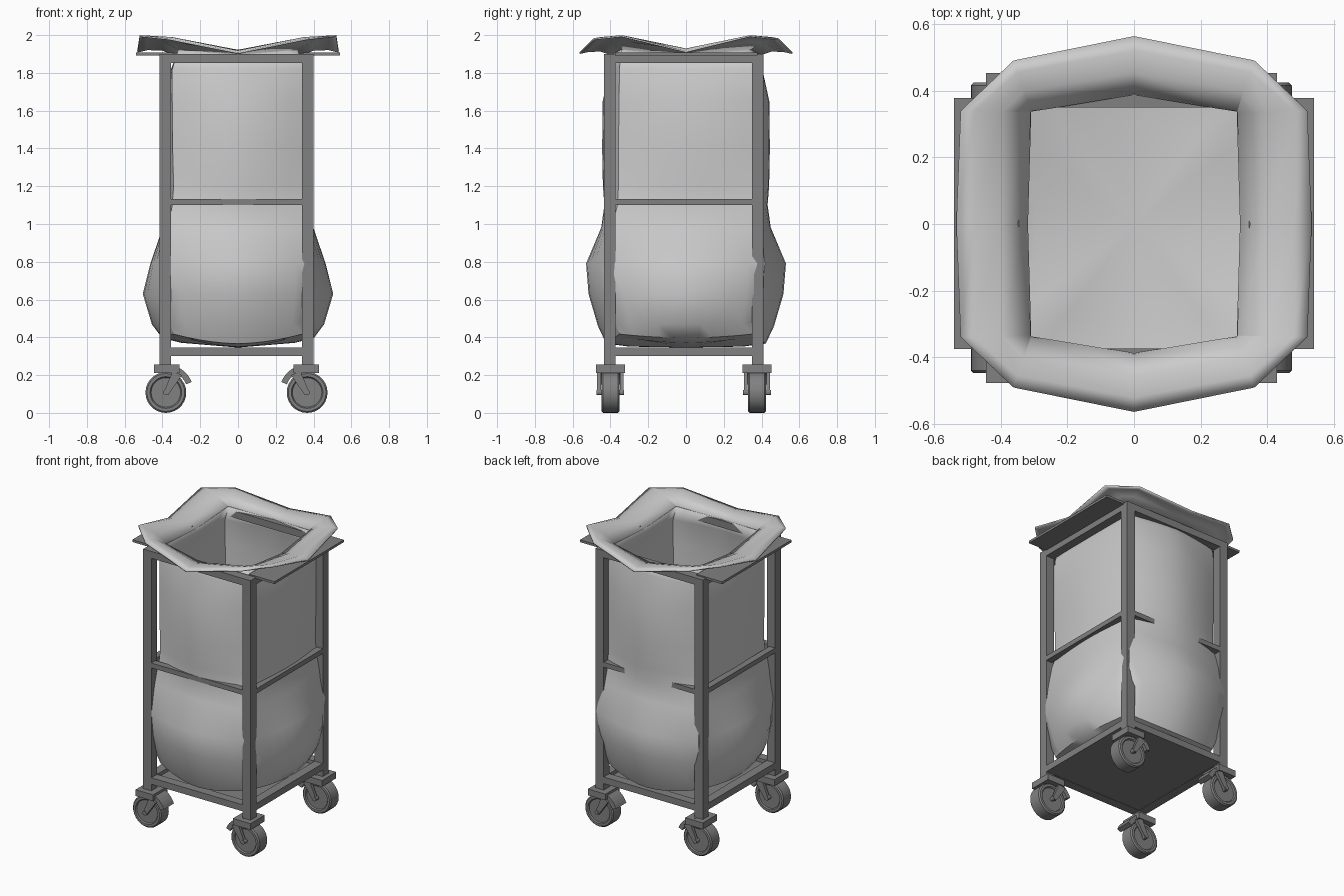
import bpy, bmesh, math
from mathutils import Vector

if "Cube" in bpy.data.objects:
    bpy.data.objects.remove(bpy.data.objects["Cube"])

CX, CY = -0.008, -0.012            # frame centre
dark = bpy.data.materials.new("dark_metal")
dark.diffuse_color = (0.22, 0.22, 0.22, 1)
dark.use_nodes = True
dark.node_tree.nodes["Principled BSDF"].inputs["Base Color"].default_value = dark.diffuse_color


def make(name, verts, faces, mat=None, smooth=None, thick=0):
    me = bpy.data.meshes.new(name)
    me.from_pydata(verts, [], faces)
    bm = bmesh.new()
    bm.from_mesh(me)
    bmesh.ops.recalc_face_normals(bm, faces=bm.faces)
    bm.to_mesh(me)
    bm.free()
    ob = bpy.data.objects.new(name, me)
    bpy.context.collection.objects.link(ob)
    if mat:
        me.materials.append(mat)
    if thick:
        mod = ob.modifiers.new("thickness", 'SOLIDIFY')
        mod.thickness, mod.offset = thick, 0
    if smooth:
        bpy.ops.object.select_all(action='DESELECT')
        ob.select_set(True)
        bpy.context.view_layer.objects.active = ob
        bpy.ops.object.shade_smooth_by_angle(angle=math.radians(smooth))
    return ob


def box(name, x0, x1, y0, y1, z0, z1, mat=dark):
    v = [(x, y, z) for x in (x0, x1) for y in (y0, y1) for z in (z0, z1)]
    f = [(0, 1, 3, 2), (4, 6, 7, 5), (0, 4, 5, 1), (2, 3, 7, 6), (0, 2, 6, 4), (1, 5, 7, 3)]
    return make(name, v, f, mat)


def extrude_xz(name, pts, y0, y1, mat=dark, smooth=None):
    """Extrude a closed outline in the xz plane along y."""
    n = len(pts)
    v = [(x, y0, z) for x, z in pts] + [(x, y1, z) for x, z in pts]
    f = [tuple(range(n)), tuple(range(n, 2 * n))]
    f += [(i, (i + 1) % n, n + (i + 1) % n, n + i) for i in range(n)]
    return make(name, v, f, mat, smooth)


def skin(name, rings, cap=None, **kw):
    """Skin a list of equal closed rings, optionally closing the last to a point."""
    n = len(rings[0])
    v = [p for r in rings for p in r]
    f = [(k * n + i, k * n + (i + 1) % n, (k + 1) * n + (i + 1) % n, (k + 1) * n + i)
         for k in range(len(rings) - 1) for i in range(n)]
    if cap:
        v.append(cap)
        b = (len(rings) - 1) * n
        f += [(b + i, b + (i + 1) % n, len(v) - 1) for i in range(n)]
    return make(name, v, f, **kw)


# Frame: posts, three levels of rails, base plate
HX, HY, T = 0.408, 0.423, 0.062
X0, X1, Y0, Y1 = CX - HX, CX + HX, CY - HY, CY + HY
for a, b in ((X0, X0 + T), (X1 - T, X1)):
    for c, d in ((Y0, Y0 + T), (Y1 - T, Y1)):
        box("post", a, b, c, d, 0.255, 1.90)
for z0, z1, w in ((1.852, 1.90, T), (1.10, 1.133, 0.045), (0.30, 0.345, T)):
    for c in (Y0, Y1 - w):
        box("front_back_rail", X0 + T, X1 - T, c, c + w, z0, z1)
    for a in (X0, X1 - w):
        box("side_rail", a, a + w, Y0 + T, Y1 - T, z0, z1)
box("base_plate", X0 + T, X1 - T, Y0 + T, Y1 - T, 0.302, 0.32)


# Casters
def arc(cx, cz, r, a0, a1, n):
    return [(cx + r * math.cos(math.radians(a0 + (a1 - a0) * i / n)),
             cz + r * math.sin(math.radians(a0 + (a1 - a0) * i / n))) for i in range(n + 1)]


for s in (-1, 1):
    for t in (-1, 1):
        wx, wy, wz = CX + s * 0.374, CY + t * 0.388, 0.108
        px = CX + s * 0.37
        box("caster_plate", px - 0.067, px + 0.067, wy - 0.077, wy + 0.077, 0.212, 0.255)
        # wheel with bevelled tread and recessed hub
        prof = [(-.040, .001), (-.040, .078), (-.048, .084), (-.048, .100), (-.040, .108),
                (.040, .108), (.048, .100), (.048, .084), (.040, .078), (.040, .001)]
        rings = [[(wx + r * math.cos(i * math.pi / 14), wy + y, wz + r * math.sin(i * math.pi / 14))
                  for i in range(28)] for y, r in prof]
        skin("caster_wheel", rings, mat=dark, smooth=35)
        # fender over the inner side of the wheel
        mir = lambda pts: [(wx - s * (x - wx), z) for x, z in pts]
        fender = arc(wx, wz, 0.148, 22, 85, 7) + arc(wx, wz, 0.116, 85, 22, 7)
        extrude_xz("caster_fender", mir(fender), wy - 0.055, wy + 0.055)
        # fork arms and axle
        arm = [(wx + .035, .22), (wx + .085, .20), (wx + .012, .094), (wx - .012, .108)]
        for d in (-1, 1):
            ya = wy + d * 0.06
            extrude_xz("caster_fork", mir(arm), ya - 0.01, ya + 0.01)
        extrude_xz("caster_axle", arc(wx, wz, 0.014, 0, 330, 11), wy - 0.073, wy + 0.073)

# Fabric bag: rows of (z, corner x, corner y, middle x, middle y, side sag, front sag)
rows = [(1.925, .312, .340, .322, .392, .03, .025), (1.82, .345, .350, .35, .400, 0, 0),
        (1.65, .345, .352, .375, .437, 0, 0), (1.40, .343, .355, .385, .440, 0, 0),
        (1.20, .338, .355, .372, .436, 0, 0), (1.10, .345, .360, .372, .428, 0, 0),
        (0.98, .365, .390, .395, .445, 0, 0), (0.79, .385, .415, .460, .525, 0, 0),
        (0.63, .375, .400, .500, .512, 0, 0), (0.48, .355, .370, .452, .462, .01, .02),
        (0.42, .340, .350, .400, .420, .02, .05), (0.395, .26, .27, .30, .30, .02, .04)]
N = 10
rings = []
for k, (z, cx, cy, mx, my, ss, fs) in enumerate(rows):
    ring = []
    for side in range(4):
        for i in range(N):
            t = -1 + 2 * i / N
            b = 1 - abs(t) ** (1.0 if k == 0 else 1.8)
            if side % 2 == 0:
                p = Vector((cx + (mx - cx) * b, cy * t, z - ss * b))
            else:
                p = Vector((-cx * t, cy + (my - cy) * b, z - fs * b))
            if side > 1:
                p.x, p.y = -p.x, -p.y
            ring.append(p)
    rings.append(ring)
skin("bag_body", rings, cap=(0, 0, 0.35), smooth=40, thick=0.008)


# Collar folded out over the frame, raised at the corners and sagging mid-side
def full_ring(a, b, c, d):
    q = [a, b, c, d]
    pts = q + [(-x, y, z) for x, y, z in (c, b, a)]
    return pts + [(-x, -y, z) for x, y, z in (b, c, d)] + [(x, -y, z) for x, y, z in (c, b)]


collar = [
    full_ring((.322, 0, 1.893), (.312, .335, 1.925), (.310, .340, 1.925), (0, .392, 1.898)),
    full_ring((.40, 0, 1.922), (.395, .338, 1.972), (.33, .400, 1.965), (0, .455, 1.918)),
    full_ring((.48, 0, 1.925), (.48, .340, 1.993), (.35, .455, 1.985), (0, .52, 1.914)),
    full_ring((.533, 0, 1.912), (.52, .340, 1.995), (.362, .490, 1.978), (0, .563, 1.905)),
]
skin("bag_collar", collar, smooth=40, thick=0.009)

# Flat flaps under the collar on both sides
for s in (-1, 1):
    xa, xb = sorted((s * 0.345, s * 0.54))
    box("side_flap", xa, xb, -0.375, 0.378, 1.892, 1.908)
